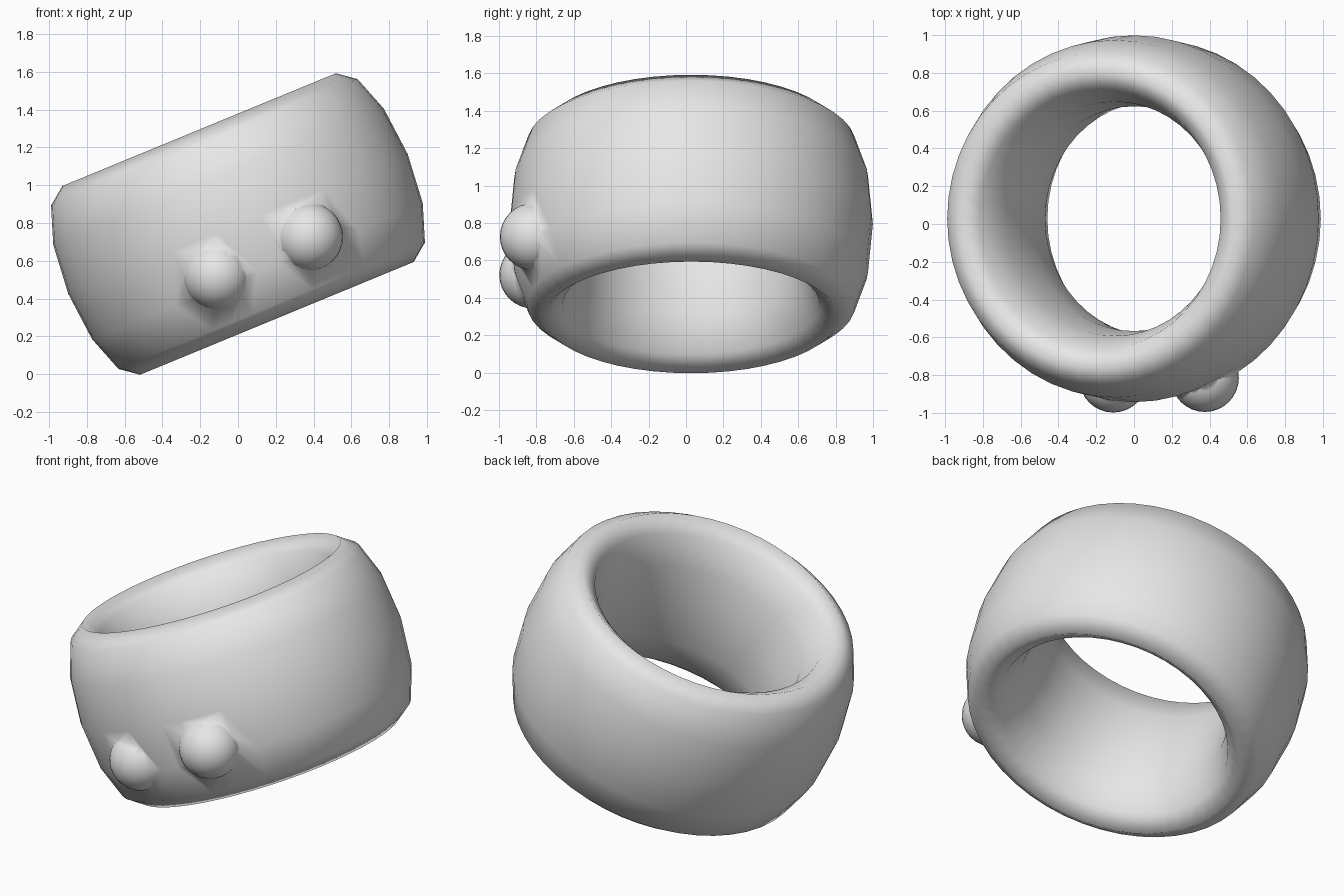
import bpy
import math

if "Cube" in bpy.data.objects:
    bpy.data.objects.remove(bpy.data.objects["Cube"])

grey = bpy.data.materials.new("plain_grey")
grey.diffuse_color = (0.8, 0.8, 0.8, 1.0)
grey.use_nodes = True
grey.node_tree.nodes["Principled BSDF"].inputs["Base Color"].default_value = grey.diffuse_color

# Wide tilted band: a torus stretched along its axis
bpy.ops.mesh.primitive_torus_add(
    major_segments=48, minor_segments=12, major_radius=0.783, minor_radius=0.188,
    location=(0, 0.028, 0.795), rotation=(0, math.radians(-22.4), 0))
band = bpy.context.object
band.name = "ring_band"
band.scale = (1, 1, 0.54 / 0.188)
band.data.materials.append(grey)
bpy.ops.object.transform_apply(location=True, rotation=True, scale=True)


def fuse_stud(name, location):
    """Union a round stud into the front of the band."""
    bpy.ops.mesh.primitive_uv_sphere_add(segments=32, ring_count=16,
                                         radius=0.18, location=location)
    stud = bpy.context.object
    stud.name = name
    stud.data.materials.append(grey)
    stud.hide_render = True
    bpy.context.view_layer.objects.active = band
    mod = band.modifiers.new(name, 'BOOLEAN')
    mod.operation = 'UNION'
    mod.solver = 'EXACT'
    mod.object = stud
    bpy.ops.object.modifier_apply(modifier=mod.name)
    bpy.data.objects.remove(stud, do_unlink=True)


# Two studs on the front
fuse_stud("left_stud", (-0.11, -0.818, 0.523))
fuse_stud("right_stud", (0.375, -0.815, 0.727))

# Smooth everywhere, so the studs blend into the band
for face in band.data.polygons:
    face.use_smooth = True
